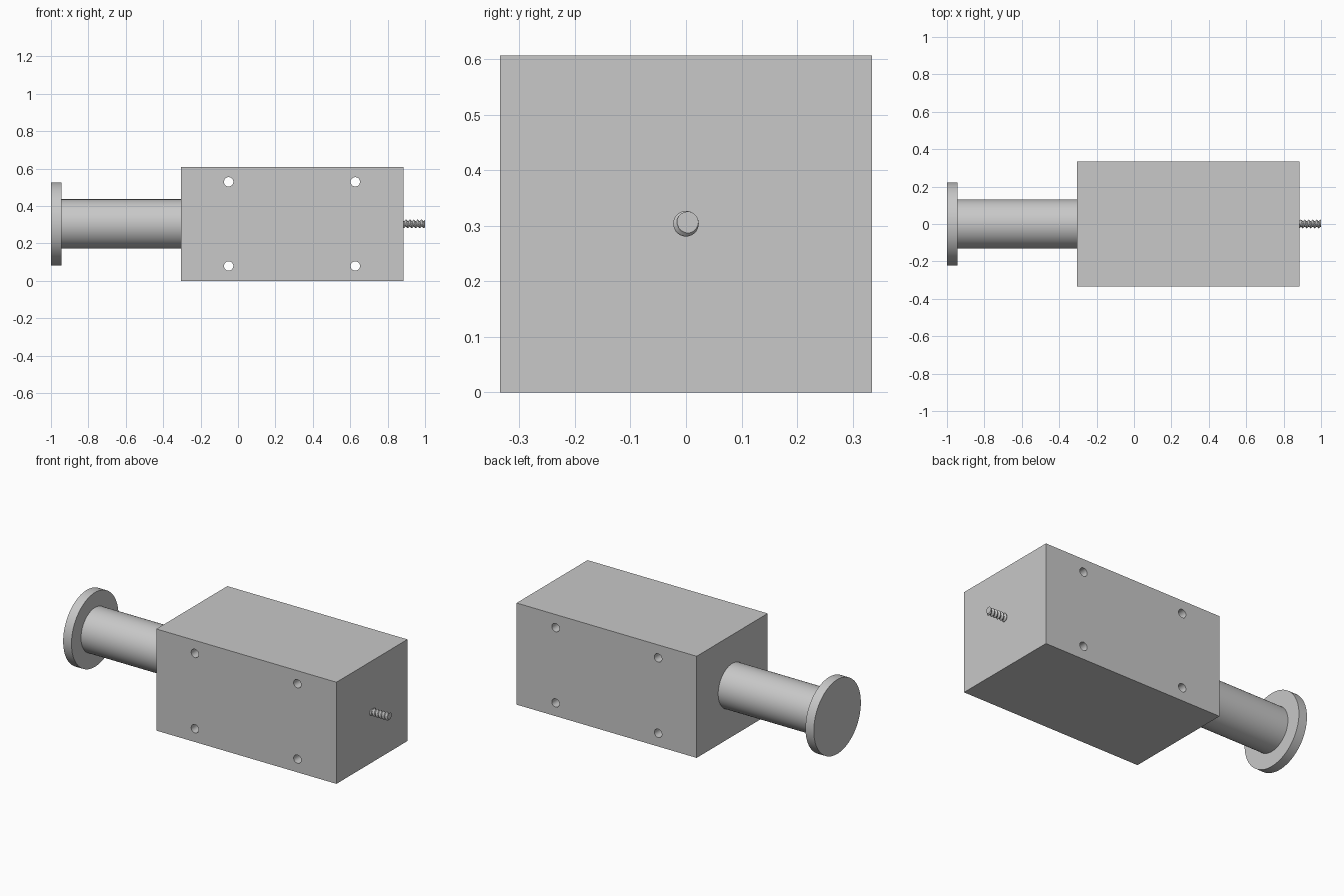
import bpy, bmesh, math
from mathutils import Matrix

if "Cube" in bpy.data.objects:
    bpy.data.objects.remove(bpy.data.objects["Cube"], do_unlink=True)

AXIS_Z = 0.304
BODY_START, BODY_END = -0.305, 0.885
HALF_DEPTH, HEIGHT = 0.335, 0.607

steel = bpy.data.materials.new("grey_steel")
steel.use_nodes = True
grey = (0.58, 0.58, 0.58, 1)
steel.diffuse_color = grey
steel.node_tree.nodes["Principled BSDF"].inputs["Base Color"].default_value = grey


def finish(name, bm, angle=30):
    """Turn a bmesh into a named grey object with sharp edges kept."""
    bmesh.ops.recalc_face_normals(bm, faces=bm.faces)
    mesh = bpy.data.meshes.new(name)
    bm.to_mesh(mesh)
    bm.free()
    mesh.materials.append(steel)
    obj = bpy.data.objects.new(name, mesh)
    bpy.context.collection.objects.link(obj)
    smooth(obj, angle)
    return obj


def smooth(obj, angle=30):
    bpy.ops.object.select_all(action='DESELECT')
    obj.select_set(True)
    bpy.context.view_layer.objects.active = obj
    bpy.ops.object.shade_smooth_by_angle(angle=math.radians(angle))


def revolve(name, profile, steps=96):
    """Spin an (x, radius) profile around the long axis."""
    bm = bmesh.new()
    verts = [bm.verts.new((x, 0, AXIS_Z + r)) for x, r in profile]
    edges = [bm.edges.new(pair) for pair in zip(verts, verts[1:])]
    bmesh.ops.spin(bm, geom=verts + edges, cent=(0, 0, AXIS_Z), axis=(1, 0, 0),
                   angle=math.tau, steps=steps)
    bmesh.ops.remove_doubles(bm, verts=bm.verts, dist=1e-5)
    return finish(name, bm)


# Rectangular housing block
bm = bmesh.new()
size = Matrix.Diagonal((BODY_END - BODY_START, 2 * HALF_DEPTH, HEIGHT, 1))
place = Matrix.Translation(((BODY_START + BODY_END) / 2, 0, HEIGHT / 2))
bmesh.ops.create_cube(bm, size=1, matrix=place @ size)
housing = finish("housing", bm)

# Four mounting holes bored from front to back
bm = bmesh.new()
for x in (-0.05, 0.627):
    for dz in (-0.225, 0.225):
        turn = Matrix.Rotation(math.pi / 2, 4, 'X')
        bmesh.ops.create_cone(bm, cap_ends=True, segments=32, radius1=0.025, radius2=0.025,
                              depth=1, matrix=Matrix.Translation((x, 0, AXIS_Z + dz)) @ turn)
cutter = finish("hole_cutter", bm)
cutter.hide_render = True
bore = housing.modifiers.new("bore", 'BOOLEAN')
bore.operation = 'DIFFERENCE'
bore.solver = 'EXACT'
bore.object = cutter
bpy.context.view_layer.objects.active = housing
bpy.ops.object.modifier_apply(modifier=bore.name)
bpy.data.objects.remove(cutter, do_unlink=True)
smooth(housing)

# Plunger shaft and its round end plate
revolve("plunger_shaft", [(-0.945, 0), (-0.945, 0.132), (BODY_START, 0.132), (BODY_START, 0)])
revolve("end_plate", [(-1, 0), (-1, 0.222), (-0.945, 0.222), (-0.945, 0)])

# Threaded stud: the radius follows a helical ridge
bm = bmesh.new()
PITCH, SEGMENTS, RINGS = 0.021, 40, 66
rings = []
for i in range(RINGS + 1):
    x = BODY_END + (1 - BODY_END) * i / RINGS
    ring = []
    for k in range(SEGMENTS):
        phase = (x / PITCH - k / SEGMENTS) % 1
        r = 0.015 + 0.008 * min(1, max(0, 2.8 * (0.5 - abs(phase - 0.5)) - 0.2))
        a = math.tau * k / SEGMENTS
        ring.append(bm.verts.new((x, r * math.cos(a), AXIS_Z + r * math.sin(a))))
    rings.append(ring)
for a, b in zip(rings, rings[1:]):
    for k in range(SEGMENTS):
        n = (k + 1) % SEGMENTS
        bm.faces.new((a[k], a[n], b[n], b[k]))
for ring in (rings[0], rings[-1]):
    bm.faces.new(ring)
finish("threaded_stud", bm, 35)
